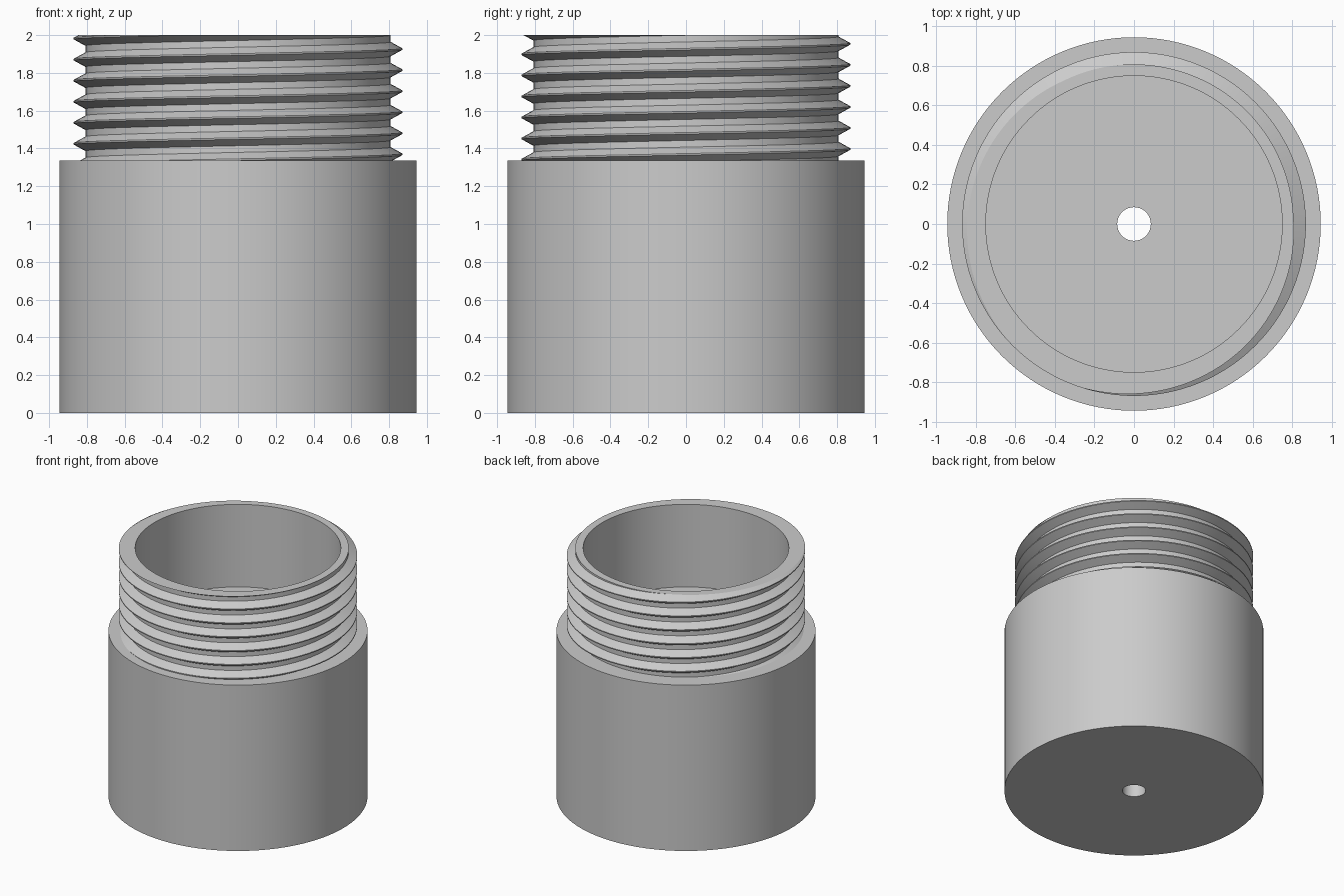
import bpy, bmesh, math
from mathutils import Matrix

cube = bpy.data.objects.get("Cube")
if cube:
    bpy.data.objects.remove(cube, do_unlink=True)

SEGS = 128
BODY_R, BODY_H, HOLE_R = 0.945, 1.335, 0.085
ROOT_R, CREST_R, BORE_R = 0.808, 0.87, 0.75
TOP, PITCH, CREST_Z = 2.0, 0.1114, 1.926
NECK_BASE = BODY_H - 0.02

grey = bpy.data.materials.new("plain_grey")
grey.use_nodes = True
grey.diffuse_color = (0.6, 0.6, 0.6, 1)
grey.node_tree.nodes["Principled BSDF"].inputs["Base Color"].default_value = (0.6, 0.6, 0.6, 1)


def finish(bm, name):
    bmesh.ops.recalc_face_normals(bm, faces=bm.faces)
    mesh = bpy.data.meshes.new(name)
    bm.to_mesh(mesh)
    bm.free()
    mesh.materials.append(grey)
    obj = bpy.data.objects.new(name, mesh)
    bpy.context.collection.objects.link(obj)
    bpy.ops.object.select_all(action='DESELECT')
    obj.select_set(True)
    bpy.context.view_layer.objects.active = obj
    bpy.ops.object.shade_smooth_by_angle(angle=math.radians(25))
    return obj


# Body: thick cylinder with a narrow hole through its centre
bm = bmesh.new()
outline = [(HOLE_R, 0), (BODY_R, 0), (BODY_R, BODY_H), (HOLE_R, BODY_H)]
verts = [bm.verts.new((r, 0, z)) for r, z in outline]
edges = [bm.edges.new((verts[i], verts[(i + 1) % 4])) for i in range(4)]
bmesh.ops.spin(bm, geom=verts + edges, cent=(0, 0, 0), axis=(0, 0, 1),
               angle=math.tau, steps=SEGS, use_duplicate=False)
bmesh.ops.remove_doubles(bm, verts=bm.verts, dist=1e-5)
finish(bm, "body")

# Neck: right-handed screw thread outside, plain bore inside
bm = bmesh.new()
profile = [(ROOT_R, -0.038), (CREST_R, -0.004), (CREST_R, 0.004),
           (ROOT_R, 0.038), (ROOT_R, PITCH - 0.038)]
rows = []
for i in range(-8 * SEGS, 3 * SEGS + 1):
    a = math.tau * i / SEGS
    lift = CREST_Z + PITCH * i / SEGS
    rows.append([bm.verts.new((r * math.cos(a), r * math.sin(a), z + lift))
                 for r, z in profile])
for low, high in zip(rows, rows[1:]):
    for j in range(len(profile) - 1):
        bm.faces.new((low[j], high[j], high[j + 1], low[j + 1]))
bmesh.ops.remove_doubles(bm, verts=bm.verts, dist=1e-5)

# Trim the thread flat at both ends
for z, above in ((TOP, True), (NECK_BASE, False)):
    bmesh.ops.bisect_plane(bm, geom=bm.verts[:] + bm.edges[:] + bm.faces[:], dist=1e-6,
                           plane_co=(0, 0, z), plane_no=(0, 0, 1),
                           clear_outer=above, clear_inner=not above)

# Bore wall, then close the rim and base rings
bmesh.ops.create_cone(bm, cap_ends=False, segments=SEGS, radius1=BORE_R, radius2=BORE_R,
                      depth=TOP - NECK_BASE,
                      matrix=Matrix.Translation((0, 0, (TOP + NECK_BASE) / 2)))
for z in (TOP, NECK_BASE):
    ring = [e for e in bm.edges if e.is_boundary
            and all(abs(v.co.z - z) < 1e-4 for v in e.verts)]
    bmesh.ops.triangle_fill(bm, edges=ring, use_beauty=True, normal=(0, 0, 1))
finish(bm, "threaded_neck")
